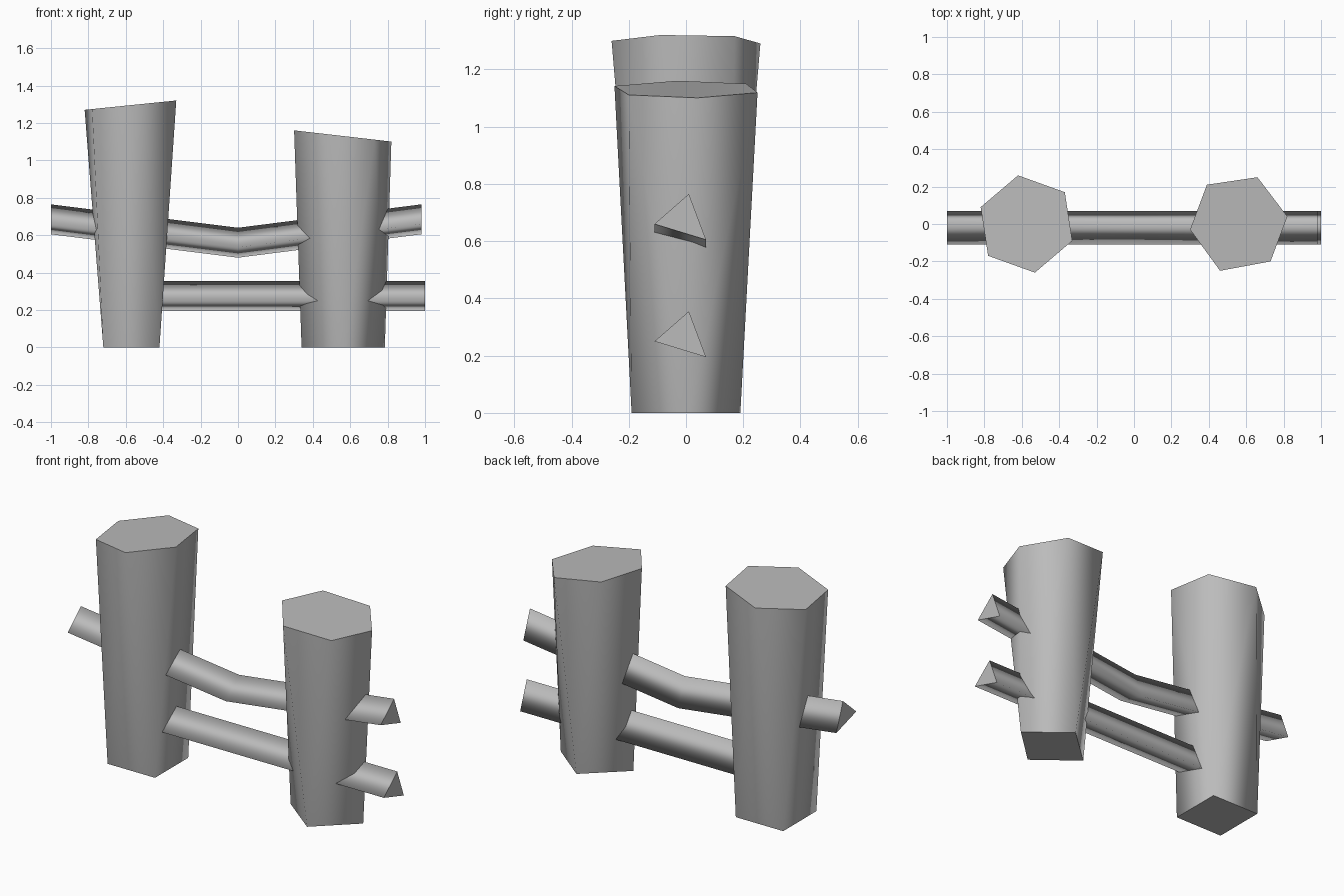
import bpy
import bmesh

cube = bpy.data.objects.get("Cube")
if cube:
    bpy.data.objects.remove(cube)

GREY = (0.5, 0.5, 0.5, 1)
mat = bpy.data.materials.new("plain grey")
mat.use_nodes = True
mat.diffuse_color = GREY
mat.node_tree.nodes["Principled BSDF"].inputs["Base Color"].default_value = GREY


def finish(bm, name, is_cap):
    """Smooth the long sides, keep the end caps flat with sharp rims."""
    bmesh.ops.recalc_face_normals(bm, faces=bm.faces)
    for face in bm.faces:
        face.smooth = not is_cap(face)
    for edge in bm.edges:
        if any(not f.smooth for f in edge.link_faces):
            edge.smooth = False
    mesh = bpy.data.meshes.new(name)
    bm.to_mesh(mesh)
    bm.free()
    mesh.materials.append(mat)
    obj = bpy.data.objects.new(name, mesh)
    bpy.context.collection.objects.link(obj)
    return obj


def post(name, base, top, height, slope):
    """Rough-hewn post: four-sided foot widening to a slanted six-sided top."""
    bm = bmesh.new()
    for x, y in base:
        bm.verts.new((x, y, 0))
    for x, y in top:
        bm.verts.new((x, y, height + slope * x))
    bmesh.ops.convex_hull(bm, input=bm.verts)
    bmesh.ops.dissolve_limit(bm, angle_limit=0.002, verts=bm.verts, edges=bm.edges)
    bm.normal_update()
    finish(bm, name, lambda f: abs(f.normal.z) > 0.8)


def rail(name, path):
    """Three-sided bar swept along x through (x, rise) stations."""
    section = [(-0.11, 0.25), (0.07, 0.195), (0.01, 0.355)]
    bm = bmesh.new()
    rings = [[bm.verts.new((x, y, z + rise)) for y, z in section] for x, rise in path]
    for a, b in zip(rings, rings[1:]):
        for i in range(3):
            j = (i + 1) % 3
            bm.faces.new((a[i], a[j], b[j], b[i]))
    bm.faces.new(rings[0])
    bm.faces.new(rings[-1])
    finish(bm, name, lambda f: len(f.verts) == 3)


# Posts
post("right_post",
     [(-0.72, -0.15), (-0.42, -0.15), (-0.42, 0.15), (-0.72, 0.15)],
     [(-0.82, 0.09), (-0.62, 0.26), (-0.37, 0.17),
      (-0.33, -0.09), (-0.53, -0.26), (-0.78, -0.17)],
     1.354, 0.102)
post("left_post",
     [(0.34, -0.01), (0.57, -0.19), (0.785, 0.01), (0.56, 0.19)],
     [(0.39, 0.21), (0.66, 0.25), (0.82, 0.04),
      (0.73, -0.20), (0.46, -0.25), (0.30, -0.03)],
     1.195, -0.115)

# Rails
rail("lower_rail", [(-0.55, 0), (1, 0)])
rail("upper_rail", [(-1, 0.41), (0, 0.285), (0.98, 0.41)])
